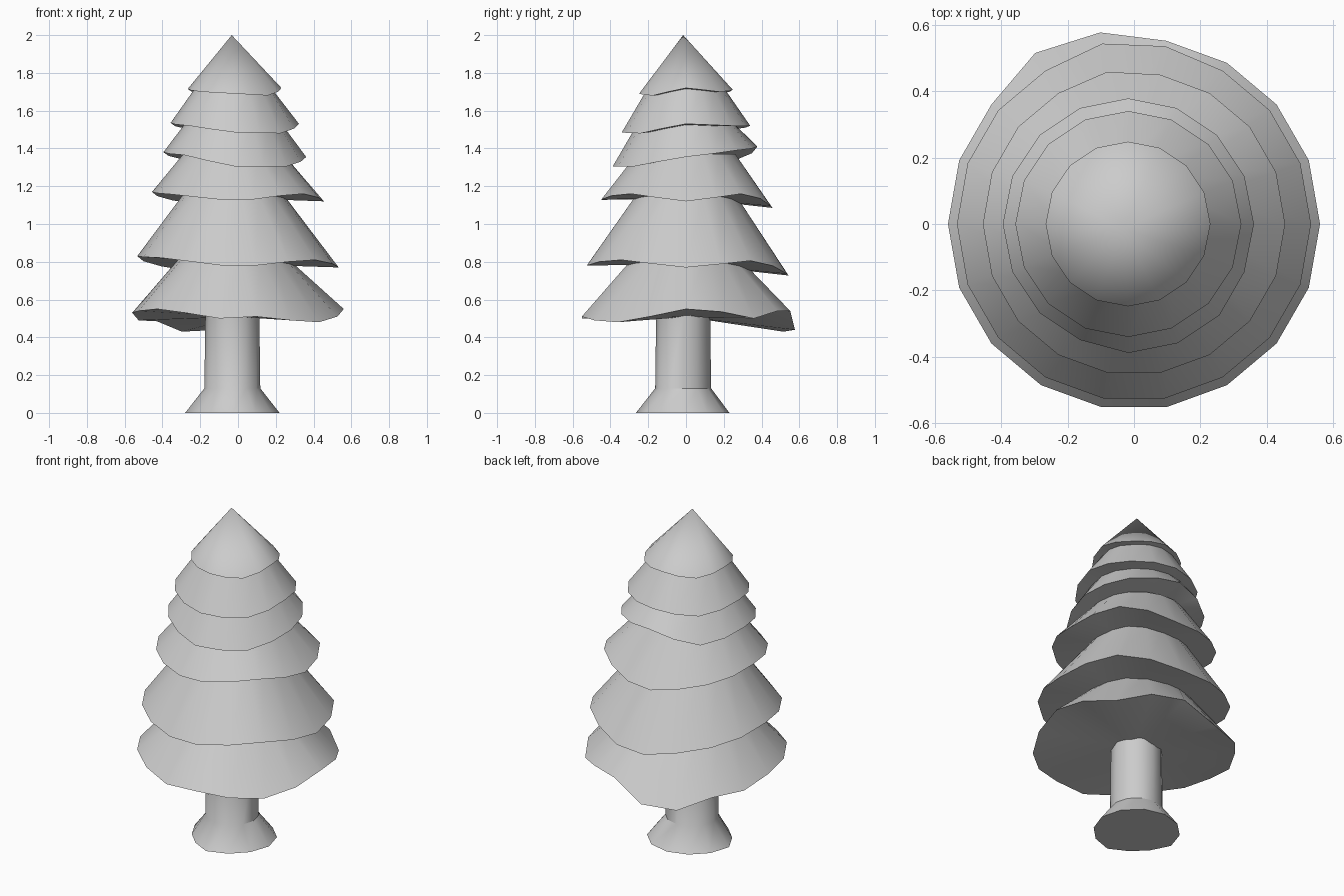
import bpy, bmesh
from math import cos, sin, tau, radians

if "Cube" in bpy.data.objects:
    bpy.data.objects.remove(bpy.data.objects["Cube"])


def sample(values, t):
    """Linear lookup in a closed ring of values, t in 0..1."""
    f = (t % 1.0) * len(values)
    i = int(f + 1e-6)
    a, b = values[i % len(values)], values[(i + 1) % len(values)]
    return a + (b - a) * max(0.0, f - i)


def finish(bm, name):
    bmesh.ops.recalc_face_normals(bm, faces=bm.faces)
    mesh = bpy.data.meshes.new(name)
    bm.to_mesh(mesh)
    bm.free()
    ob = bpy.data.objects.new(name, mesh)
    bpy.context.collection.objects.link(ob)
    bpy.ops.object.select_all(action='DESELECT')
    ob.select_set(True)
    bpy.context.view_layer.objects.active = ob
    bpy.ops.object.shade_smooth_by_angle(angle=radians(35))


def bridge(bm, a, b):
    n = len(a)
    for i in range(n):
        j = (i + 1) % n
        bm.faces.new((a[i], a[j], b[j], b[i]))


def fan(bm, ring, co):
    c = bm.verts.new(co)
    for i in range(len(ring)):
        bm.faces.new((ring[i], ring[(i + 1) % len(ring)], c))


def tier(name, sides, cx, radius, heights, top_r, top_z):
    """Ragged-rimmed cone skirt; top_r of 0 makes a pointed tip."""
    bm = bmesh.new()
    mean = sum(heights) / len(heights)
    rim, top = [], []
    for i in range(sides):
        t = i / sides
        c, s = cos(t * tau), sin(t * tau)
        z = sample(heights, t)
        r = radius + 0.9 * max(0.0, mean - 0.04 - z)   # drooping boughs reach out
        rim.append(bm.verts.new((cx + r * c, r * s, z)))
        if top_r:
            top.append(bm.verts.new((-0.025 + top_r * c, top_r * s, top_z)))
    fan(bm, rim, (cx, 0, mean))
    if top_r:
        bridge(bm, rim, top)
        bm.faces.new(top)
    else:
        fan(bm, rim, (-0.033, -0.015, top_z))
    finish(bm, name)


# Foliage: rim heights run counter-clockwise from +x
tier("foliage_tier_1", 18, 0, 0.56,
     [.55, .535, .50, .54, .54, .44, .43, .485, .49,
      .53, .54, .55, .53, .50, .51, .49, .48, .51], 0.285, 0.82)
tier("foliage_tier_2", 18, 0, 0.533,
     [.77, .81, .715, .77, .83, .82, .77, .815], 0.27, 1.15)
tier("foliage_tier_3", 18, 0, 0.455,
     [1.12, 1.165, 1.075, 1.12, 1.17, 1.155, 1.12, 1.165], 0.265, 1.37)
tier("foliage_tier_4", 16, -0.017, 0.378,
     [1.355, 1.39, 1.41, 1.34, 1.38, 1.365, 1.305, 1.305], 0.26, 1.525)
tier("foliage_tier_5", 16, -0.017, 0.34,
     [1.53, 1.52, 1.52, 1.50, 1.535, 1.52, 1.485, 1.48], 0.205, 1.715)
tier("foliage_tip", 16, -0.018, 0.248,
     [1.72, 1.70, 1.71, 1.69, 1.715, 1.70, 1.69, 1.68], 0, 2.0)

# Trunk with a flared, slightly uneven foot
bm = bmesh.new()
foot = [.25, .25, .245, .24, .25, .21, .25, .235]
rings = []
for r, z in ((0, 0), (0.148, 0.13), (0.143, 0.52)):
    ring = []
    for i in range(12):
        t = i / 12
        k = r or sample(foot, t)
        ring.append(bm.verts.new((-0.03 + k * cos(t * tau), -0.015 + k * sin(t * tau), z)))
    rings.append(ring)
bridge(bm, rings[0], rings[1])
bridge(bm, rings[1], rings[2])
bm.faces.new(rings[0])
bm.faces.new(rings[2])
finish(bm, "trunk")
